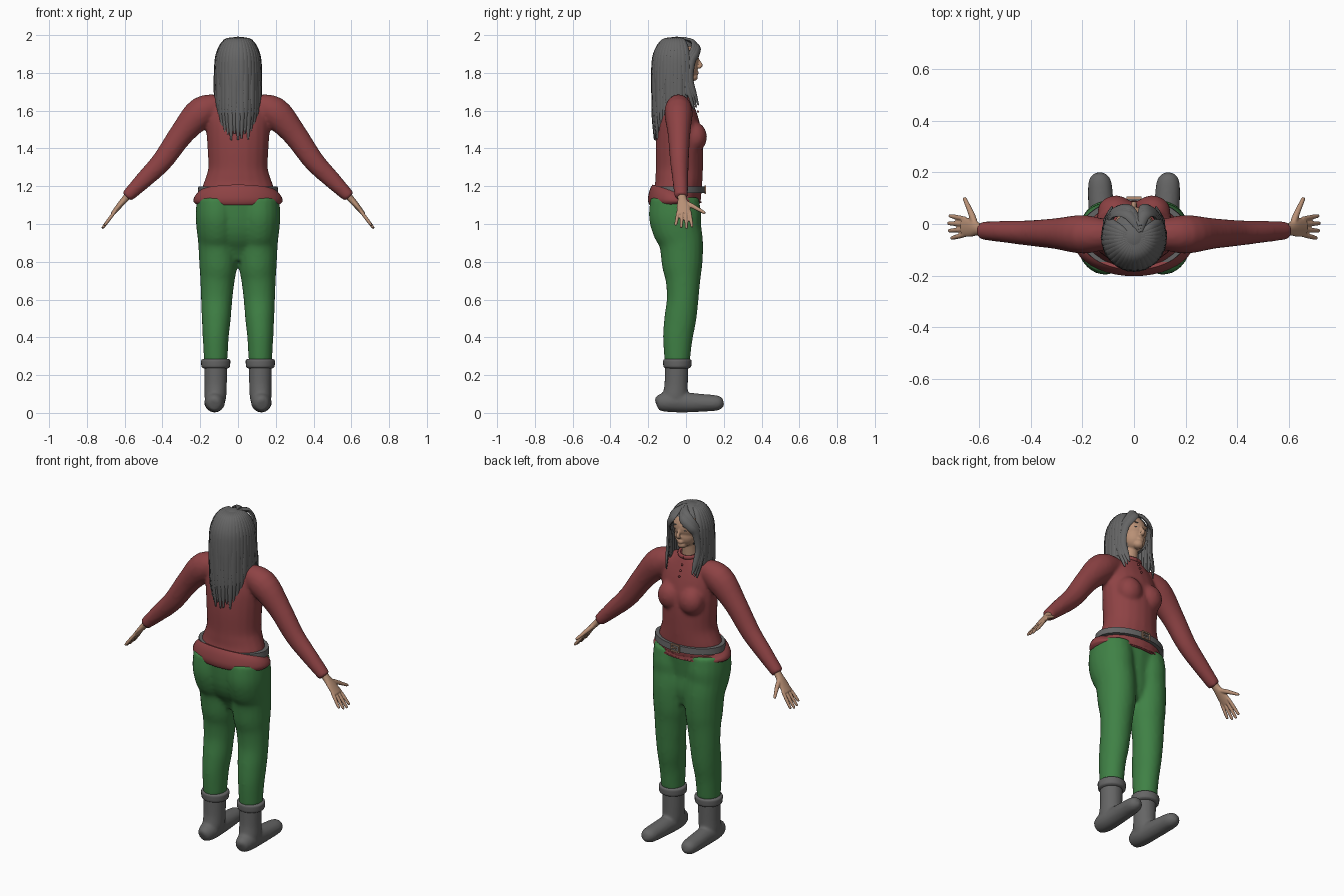
import bpy, bmesh, math
from mathutils import Vector, Matrix

if "Cube" in bpy.data.objects:
    bpy.data.objects.remove(bpy.data.objects["Cube"])

X, Y, Z = Vector((1, 0, 0)), Vector((0, 1, 0)), Vector((0, 0, 1))


def material(name, rgb):
    m = bpy.data.materials.new(name)
    m.use_nodes = True
    m.diffuse_color = (*rgb, 1)
    m.node_tree.nodes["Principled BSDF"].inputs["Base Color"].default_value = (*rgb, 1)
    return m


GREY = material("charcoal grey", (0.13, 0.13, 0.13))
RED = material("sweater red", (0.27, 0.055, 0.058))
GREEN = material("trouser green", (0.05, 0.22, 0.06))
SKIN = material("skin", (0.48, 0.28, 0.18))


def spline(pts, steps):
    """Catmull-Rom through rows of (x, y, z, radius a, radius b)."""
    rows = [Vector(p) for p in pts]
    out = []
    for i in range(len(rows) - 1):
        a, b, c, d = rows[max(i - 1, 0)], rows[i], rows[i + 1], rows[min(i + 2, len(rows) - 1)]
        for k in range(steps):
            t = k / steps
            out.append(0.5 * (2 * b + (c - a) * t + (2 * a - 5 * b + 4 * c - d) * t * t
                              + (3 * b - a - 3 * c + d) * t ** 3))
    return out + [rows[-1]]


def tube(bm, pts, ref=Y, n=20, steps=4):
    """Elliptical tube; radius b lies along ref (None = away from the head)."""
    rows = spline(pts, steps)
    rings = []
    for i, r in enumerate(rows):
        c = r[:3]
        c = Vector(c)
        t = (Vector(rows[min(i + 1, len(rows) - 1)][:3]) - Vector(rows[max(i - 1, 0)][:3])).normalized()
        out = ref if ref is not None else c - Vector((0, -0.05, min(c.z, 1.87)))
        side = t.cross(out).normalized()
        up = side.cross(t)
        rings.append([bm.verts.new(c + side * r[3] * math.cos(q) + up * r[4] * math.sin(q))
                      for q in (2 * math.pi * k / n for k in range(n))])
    for a, b in zip(rings, rings[1:]):
        for k in range(n):
            bm.faces.new((a[k], a[(k + 1) % n], b[(k + 1) % n], b[k]))
    bm.faces.new(rings[0])
    bm.faces.new(rings[-1])


def ball(bm, centre, radii):
    bmesh.ops.create_uvsphere(bm, u_segments=24, v_segments=16, radius=1,
                              matrix=Matrix.Translation(centre) @ Matrix.Diagonal((*radii, 1)))


def box(bm, centre, size):
    bmesh.ops.create_cube(bm, size=1, matrix=Matrix.Translation(centre) @ Matrix.Diagonal((*size, 1)))


def finish(bm, name, mat, voxel=0, smooth=5):
    """Make the object; a voxel size fuses its overlapping pieces."""
    bmesh.ops.recalc_face_normals(bm, faces=bm.faces)
    me = bpy.data.meshes.new(name)
    bm.to_mesh(me)
    bm.free()
    me.materials.append(mat)
    ob = bpy.data.objects.new(name, me)
    bpy.context.collection.objects.link(ob)
    for o in bpy.context.selected_objects:
        o.select_set(False)
    ob.select_set(True)
    bpy.context.view_layer.objects.active = ob
    bpy.ops.object.shade_smooth_by_angle(angle=math.radians(45))
    if voxel:
        fuse = ob.modifiers.new("fuse", 'REMESH')
        fuse.mode, fuse.voxel_size, fuse.use_smooth_shade = 'VOXEL', voxel, True
        soft = ob.modifiers.new("soften", 'SMOOTH')
        soft.factor, soft.iterations = 0.5, smooth
    return ob


# Sweater: torso, bust and sleeves fused together
bm = bmesh.new()
tube(bm, [(0, y, z, a, b) for z, a, y, b in (
    (1.14, .2, -.05, .13), (1.2, .188, -.04, .125), (1.25, .17, -.037, .125),
    (1.3, .158, -.035, .125), (1.4, .162, -.035, .126), (1.48, .167, -.037, .12),
    (1.55, .168, -.04, .108), (1.62, .15, -.042, .088), (1.68, .095, -.04, .065), (1.71, .055, -.035, .052))])
for s in (-1, 1):
    ball(bm, (s * .07, .045, 1.46), (.072, .066, .08))
    tube(bm, [(s * x, y, z, a, b) for x, y, z, a, b in (
        (.08, -.04, 1.635, .05, .05), (.19, -.04, 1.595, .082, .075), (.3, -.037, 1.475, .065, .06),
        (.4, -.035, 1.335, .056, .05), (.5, -.03, 1.232, .046, .042), (.59, -.025, 1.143, .033, .036))])
finish(bm, "sweater", RED, .011)

bm = bmesh.new()
tube(bm, [(0, -.06, 1.105, .222, .133), (0, -.06, 1.12, .236, .142),
          (0, -.057, 1.145, .23, .14), (0, -.05, 1.17, .206, .133)], n=40)
finish(bm, "sweater_hem", RED)

bm = bmesh.new()
tube(bm, [(.058 * math.sin(q), -.035 + .053 * math.cos(q), 1.705 + .012 * -math.cos(q), .009, .012)
          for q in (2 * math.pi * k / 16 for k in range(17))], ref=Z, n=10, steps=2)
finish(bm, "collar", RED)

bm = bmesh.new()
for z, y in ((1.655, .038), (1.625, .052), (1.595, .063)):
    ball(bm, (0, y, z), (.006, .006, .006))
finish(bm, "sweater_buttons", RED)

# Belt and buckle
bm = bmesh.new()
tube(bm, [(0, -.04, 1.163, .213, .141), (0, -.04, 1.199, .21, .139)], n=48)
finish(bm, "belt", GREY)
bm = bmesh.new()
for s in (-1, 1):
    box(bm, (s * .025, .102, 1.181), (.007, .01, .044))
    box(bm, (0, .102, 1.181 + s * .019), (.05, .01, .007))
box(bm, (.008, .104, 1.181), (.03, .006, .006))
finish(bm, "belt_buckle", SKIN)

# Trousers: pelvis and legs fused together
bm = bmesh.new()
tube(bm, [(0, -.058, 1.14, .208, .13), (0, -.058, 1.0, .2, .118), (0, -.03, .9, .16, .095), (0, -.02, .81, .07, .06)])
for s in (-1, 1):
    tube(bm, [(s * x, y, z, a, b) for z, x, a, y, b in (
        (1.14, .11, .108, -.06, .128), (1.05, .112, .112, -.058, .139), (.98, .11, .11, -.048, .132),
        (.9, .107, .104, -.026, .117), (.78, .105, .1, -.02, .107), (.7, .109, .091, -.016, .092),
        (.6, .113, .083, -.018, .084), (.5, .115, .077, -.03, .085), (.4, .118, .069, -.043, .079),
        (.27, .118, .062, -.047, .067))])
finish(bm, "trousers", GREEN, .011)

for s, label in ((-1, "right"), (1, "left")):
    # Boots with a thick cuff
    bm = bmesh.new()
    tube(bm, [(s * .118, -.05, .26, .062, .063), (s * .118, -.052, .15, .059, .062),
              (s * .12, -.058, .08, .057, .068), (s * .122, -.06, .04, .045, .06)])
    tube(bm, [(s * x, y, z, a, b) for x, y, z, a, b in (
        (.125, -.158, .05, .015, .02), (.124, -.145, .053, .038, .041), (.123, -.09, .058, .054, .054),
        (.125, 0, .055, .05, .053), (.129, .1, .053, .049, .046), (.132, .165, .052, .044, .04),
        (.132, .192, .05, .027, .026), (.132, .2, .05, .008, .01))], ref=Z)
    finish(bm, label + "_boot", GREY, .008)
    bm = bmesh.new()
    tube(bm, [(s * .118, -.046, z, a, a - .002) for z, a in (
        (.235, .062), (.243, .074), (.262, .077), (.28, .076), (.286, .064))], n=28)
    finish(bm, label + "_boot_cuff", GREY)

    # Hands with four fingers and a thumb
    bm = bmesh.new()
    tube(bm, [(s * .57, -.023, 1.165, .02, .024), (s * .6, -.02, 1.13, .018, .024),
              (s * .63, -.014, 1.095, .015, .036), (s * .664, -.012, 1.053, .011, .036)])
    for i, reach in enumerate((.82, .96, 1, .92)):
        y0, y1 = -.041 + .02 * i, -.055 + .029 * i
        tube(bm, [(s * (.65 + .07 * t * reach), y0 + (y1 - y0) * t, 1.068 - .093 * t * reach, r, r)
                  for t, r in ((0, .009), (.5, .0095), (.93, .0075), (1, .003))], n=10)
    tube(bm, [(s * .612, -.01, 1.115, .013, .014), (s * .625, .03, 1.097, .013, .013),
              (s * .642, .07, 1.075, .01, .01), (s * .654, .097, 1.06, .008, .008),
              (s * .656, .103, 1.057, .003, .003)], ref=Z, n=10)
    finish(bm, label + "_hand", SKIN, .004, 2)

# Head, face and neck
bm = bmesh.new()
tube(bm, [(0, -.04, 1.66, .046, .046), (0, -.035, 1.74, .042, .044), (0, -.03, 1.82, .045, .046)])
ball(bm, (0, -.035, 1.88), (.083, .102, .095))
ball(bm, (0, 0, 1.825), (.063, .062, .066))
ball(bm, (0, .035, 1.778), (.028, .028, .022))
tube(bm, [(0, .058, 1.885, .006, .006), (0, .068, 1.86, .008, .009), (0, .078, 1.84, .012, .011),
          (0, .066, 1.828, .012, .008)], n=12)
for z in (1.805, 1.797):
    ball(bm, (0, .059, z), (.021, .008, .005))
for s in (-1, 1):
    ball(bm, (s * .03, .052, 1.895), (.022, .009, .006))
finish(bm, "head", SKIN, .005, 2)
bm = bmesh.new()
for s in (-1, 1):
    ball(bm, (s * .028, .053, 1.872), (.012, .007, .0045))
    ball(bm, (s * .03, .059, 1.897), (.018, .004, .003))
finish(bm, "eyes_and_brows", GREY)

# Hair: scalp cap open over the face
bm = bmesh.new()
ball(bm, (0, -.05, 1.872), (.107, .117, .12))
bmesh.ops.delete(bm, geom=[f for f in bm.faces if f.calc_center_median().y > -.005
                           and f.calc_center_median().z < 1.93], context='FACES')
finish(bm, "hair_cap", GREY)

# Hair: locks hanging from the crown round the sides and back
bm = bmesh.new()
count = 25
for i in range(count):
    turn = -118 + 236 * i / (count - 1)
    q, away = math.radians(turn), abs(turn) / 118
    wave = math.sin(i * 2.4)
    end = 1.455 + .2 * away ** 2 + .02 * wave
    dx, dy = math.sin(q) * .112, -math.cos(q) * .119
    path = [(.15, 1.982, .008), (.62, 1.968, .017), (.95, 1.9, .021), (1.03, 1.81, .023),
            (1.03 + .015 * wave, 1.7, .022), (1.02, (1.7 + end) / 2, .019), (.97, end, .004)]
    tube(bm, [(dx * f, -.05 + dy * f, z, w, .003 + w * .4) for f, z, w in path], ref=None, n=8)
finish(bm, "hair_locks", GREY)

# Hair: swept fringe and the long strands in front of the shoulders
bm = bmesh.new()
for s in (-1, 1):
    for k in range(3):
        d = .012 * k
        tube(bm, [(.025, -.03 + d, 1.985, .01, .006),
                  (s * .03 + .01, .035 + d, 1.968 - d, .022, .01),
                  (s * .07, .042 + d * .6, 1.925 - d, .022, .01),
                  (s * (.094 - d * .2), .012 + d, 1.86, .02, .01),
                  (s * (.106 - d * .3), .0 + d, 1.77, .019, .01),
                  (s * (.108 - d * .6), .02 + d, 1.69, .016, .009),
                  (s * (.1 - d * .6), .042 + d, 1.605 + d, .004, .003)], ref=None, n=8)
finish(bm, "hair_fringe", GREY)
